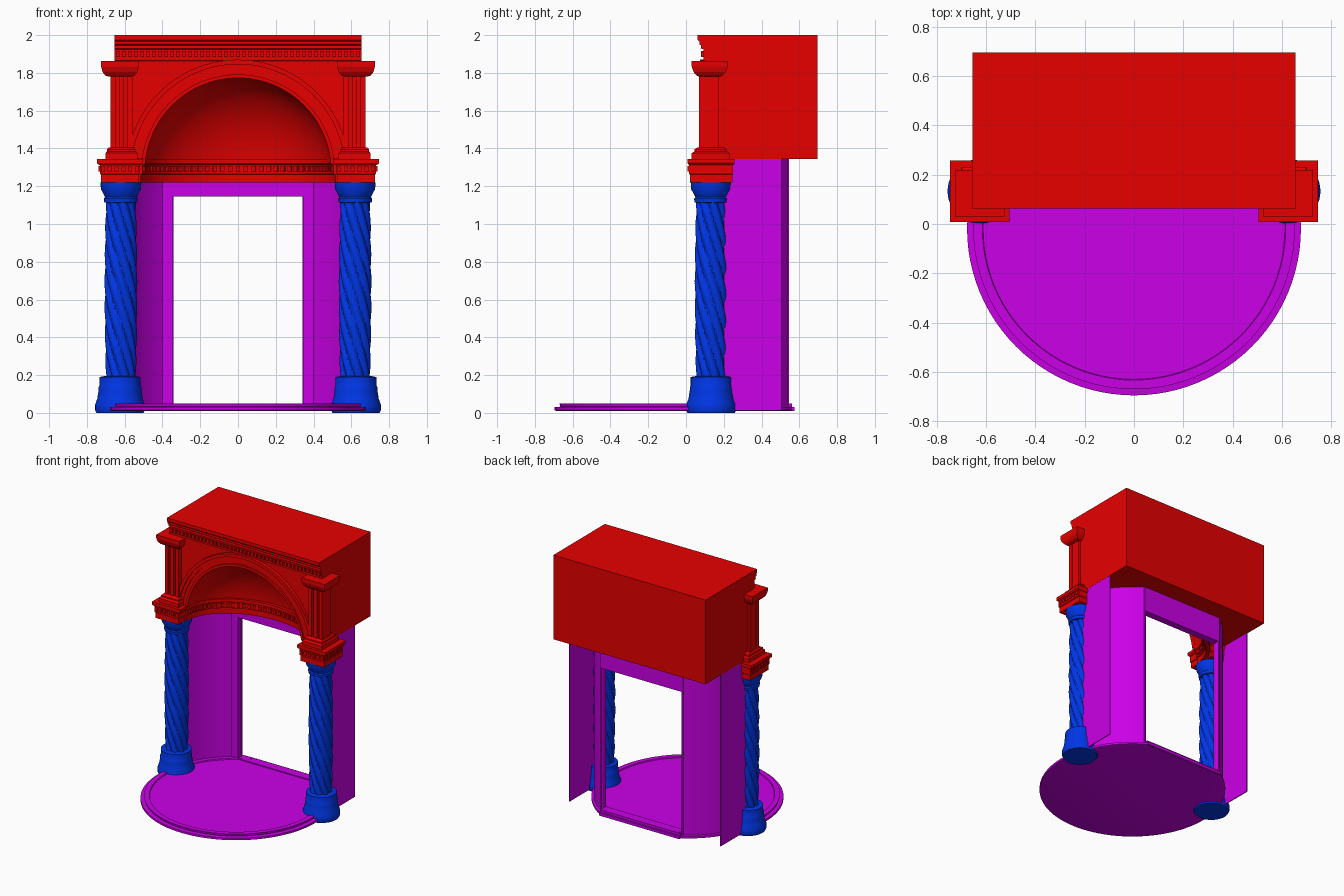
import bpy, bmesh
from math import sin, cos, pi, asin, acos, radians
from mathutils import Matrix, Vector

cube = bpy.data.objects.get("Cube")
if cube:
    bpy.data.objects.remove(cube)


def material(name, rgb):
    m = bpy.data.materials.new(name)
    m.use_nodes = True
    m.diffuse_color = (*rgb, 1)
    m.node_tree.nodes["Principled BSDF"].inputs["Base Color"].default_value = (*rgb, 1)
    return m


RED = material("red", (0.8, 0, 0))
BLUE = material("blue", (0, 0.037, 0.8))
PURPLE = material("purple", (0.6, 0, 0.8))


def finish(name, bm, mat, smooth=False):
    bmesh.ops.recalc_face_normals(bm, faces=bm.faces)
    me = bpy.data.meshes.new(name)
    bm.to_mesh(me)
    bm.free()
    me.materials.append(mat)
    ob = bpy.data.objects.new(name, me)
    bpy.context.collection.objects.link(ob)
    if smooth:
        shade(ob)
    return ob


def shade(ob):
    bpy.ops.object.select_all(action='DESELECT')
    ob.select_set(True)
    bpy.context.view_layer.objects.active = ob
    bpy.ops.object.shade_smooth_by_angle(angle=radians(35))


def skin(name, rings, mat, smooth=False):
    """Join a list of closed cross-sections and cap both ends."""
    bm = bmesh.new()
    loops = [[bm.verts.new(p) for p in ring] for ring in rings]
    n = len(loops[0])
    for a, b in zip(loops, loops[1:]):
        for i in range(n):
            j = (i + 1) % n
            bm.faces.new((a[i], a[j], b[j], b[i]))
    bm.faces.new(loops[0])
    bm.faces.new(loops[-1])
    return finish(name, bm, mat, smooth)


def boxes(name, items, mat):
    """One mesh of boxes, each (centre, size, turn about z)."""
    bm = bmesh.new()
    for c, s, turn in items:
        m = Matrix.Translation(c) @ Matrix.Rotation(turn, 4, 'Z') @ Matrix.Diagonal((*s, 1))
        bmesh.ops.create_cube(bm, size=1, matrix=m)
    return finish(name, bm, mat)


def span(x0, x1, y0, y1, z0, z1):
    lo, hi = Vector((x0, y0, z0)), Vector((x1, y1, z1))
    return ((lo + hi) / 2, tuple(abs(v) for v in hi - lo), 0)


def lathe(name, cx, cy, profile, mat, segs=48, radius=lambda r, a, z: r, ymax=9):
    steps = [2 * pi * i / segs for i in range(segs)]
    rings = [[(cx + radius(r, a, z) * cos(a), min(cy + radius(r, a, z) * sin(a), ymax), z)
              for a in steps] for r, z in profile]
    return skin(name, rings, mat, True)


def square_stack(name, cx, cy, levels):
    rings = [[(cx + sx * hx, cy + sy * hy, z)
              for sx, sy in ((-1, -1), (1, -1), (1, 1), (-1, 1))] for hx, hy, z in levels]
    return skin(name, rings, RED)


def arc(a0, a1, n):
    return [a0 + (a1 - a0) * i / n for i in range(n + 1)]


# Round floor, cut straight at the doorway
lathe("floor_disc", 0, -0.018,
      [(0.665, 0.01), (0.677, 0.014), (0.677, 0.03), (0.648, 0.033), (0.652, 0.05),
       (0.615, 0.05), (0.612, 0.042), (0.3, 0.042)], PURPLE, 96, ymax=0.56)
boxes("door_sill", [span(-0.345, 0.345, 0.49, 0.575, 0.011, 0.032),
                    span(-0.345, 0.345, 0.49, 0.56, 0.03, 0.049)], PURPLE)

# Doorway frame and lintel
frame = [span(-0.345, 0.345, 0.495, 0.545, 1.145, 1.345),
         span(-0.4, 0.4, 0.49, 0.497, 1.145, 1.345)]
for s in (1, -1):
    frame += [span(s * 0.345, s * 0.4, 0.49, 0.497, 0.04, 1.345),
              span(s * 0.345, s * 0.355, 0.49, 0.545, 0.04, 1.345)]
boxes("door_frame", frame, PURPLE)

# Twisted shaft outline
LOBES, TURNS, Z0, Z1 = 8, 0.8, 0.19, 1.12


def twist(r, a, z):
    phase = LOBES * (a + 2 * pi * TURNS * (z - Z0) / (Z1 - Z0)) / 2
    return r - 0.016 * (1 - abs(sin(phase)))


shaft_profile = [(0.08 + 0.007 * sin(pi * t), Z0 - 0.01 + (Z1 - Z0 + 0.02) * t)
                 for t in arc(0, 1, 64)]

for side, s in (("right", 1), ("left", -1)):
    # Curved niche wall and flat outer wing
    wall = [[(s * r * cos(a), -0.02 + r * sin(a), z)
             for r, z in ((0.648, 0.03), (0.66, 0.03), (0.66, 1.345), (0.648, 1.345))]
            for a in arc(asin(0.22 / 0.66), acos(0.347 / 0.66), 16)]
    skin(side + "_curved_wall", wall, PURPLE, True)
    boxes(side + "_wing_wall", [span(s * 0.647, s * 0.654, 0.2, 0.505, 0.012, 1.345)], PURPLE)

    # Twisted column
    cx, cy = s * 0.625, 0.133
    lathe(side + "_column_base", cx, cy,
          [(0.125, 0.0), (0.131, 0.012), (0.131, 0.045), (0.12, 0.075), (0.113, 0.12),
           (0.113, 0.135), (0.108, 0.145), (0.108, 0.19), (0.08, 0.195)], BLUE)
    lathe(side + "_column_shaft", s * 0.62, cy, shaft_profile, BLUE, 96, twist)
    lathe(side + "_column_capital", s * 0.62, cy,
          [(0.07, 1.11), (0.088, 1.115), (0.09, 1.135), (0.083, 1.142), (0.09, 1.155),
           (0.106, 1.185), (0.108, 1.22)], BLUE)

    # Entablature block over the column
    square_stack(side + "_entablature_block", cx, 0.133,
                 [(0.1, 0.113, 1.22), (0.1, 0.113, 1.262), (0.106, 0.116, 1.265),
                  (0.106, 0.116, 1.312), (0.116, 0.121, 1.316), (0.121, 0.125, 1.322),
                  (0.121, 0.125, 1.345)])
    teeth = [((cx + d, 0.015, 1.293), (0.022, 0.014, 0.028), 0) for d in arc(-0.09, 0.09, 5)]
    teeth += [((cx + s * 0.106, 0.133 + d, 1.293), (0.014, 0.022, 0.028), 0)
              for d in arc(-0.095, 0.095, 5)]
    boxes(side + "_block_dentils", teeth, RED)

    # Fluted pilaster
    px = s * 0.617
    square_stack(side + "_pilaster_base", px, 0.13,
                 [(0.085, 0.1, 1.345), (0.085, 0.1, 1.375), (0.076, 0.085, 1.385),
                  (0.076, 0.085, 1.395), (0.066, 0.07, 1.405)])
    strips = [span(px - 0.056, px + 0.056, 0.1, 0.175, 1.4, 1.8)]
    strips += [span(px + d - 0.014, px + d + 0.014, 0.068, 0.105, 1.4, 1.8)
               for d in (-0.045, 0, 0.045)]
    boxes(side + "_pilaster_shaft", strips, RED)
    square_stack(side + "_pilaster_capital", s * 0.625, 0.125,
                 [(0.062, 0.058, 1.78), (0.078, 0.07, 1.787), (0.092, 0.085, 1.805),
                  (0.099, 0.094, 1.83), (0.1, 0.095, 1.838), (0.1, 0.095, 1.862)])

# Upper block hollowed by a half dome
body = boxes("upper_block", [span(-0.655, 0.655, 0.1, 0.695, 1.345, 2.0)], RED)
bm = bmesh.new()
bmesh.ops.create_uvsphere(bm, u_segments=64, v_segments=32, radius=1,
                          matrix=Matrix.Translation((0, 0.1, 1.28)) @ Matrix.Diagonal((0.495, 0.37, 0.495, 1)))
cutter = finish("dome_cutter", bm, RED)
cutter.hide_render = True
cut = body.modifiers.new("dome", 'BOOLEAN')
cut.operation = 'DIFFERENCE'
cut.solver = 'EXACT'
cut.object = cutter
bpy.context.view_layer.objects.active = body
bpy.ops.object.modifier_apply(modifier="dome")
bpy.data.objects.remove(cutter)
shade(body)

# Stepped mouldings round the arch
for i, (r0, r1, y) in enumerate(((0.493, 0.512, 0.078), (0.512, 0.54, 0.09),
                                 (0.54, 0.565, 0.084), (0.565, 0.59, 0.075))):
    start = asin(0.065 / r0)
    rings = [[(r * cos(a), yy, 1.28 + r * sin(a))
              for r, yy in ((r0, y), (r1, y), (r1, 0.11), (r0, 0.11))]
             for a in arc(start, pi - start, 48)]
    skin("arch_moulding_%d" % (i + 1), rings, RED, True)

# Concave entablature sweeping round the niche
profile = [(-0.03, 1.22), (0, 1.22), (0, 1.262), (0.01, 1.266), (0.01, 1.312),
           (0.026, 1.32), (0.026, 1.345), (-0.03, 1.345)]
skin("niche_entablature",
     [[((0.515 - o) * cos(a), 0.1 + (0.37 - o) * sin(a), z) for o, z in profile]
      for a in arc(0, pi, 48)], RED, True)
boxes("niche_dentils",
      [((0.5 * cos(a), 0.1 + 0.355 * sin(a), 1.293), (0.014, 0.022, 0.028), a)
       for a in arc(0.08, pi - 0.08, 36)], RED)

# Top cornice and its dentils
cornice = [(0.11, 1.862), (0.092, 1.866), (0.092, 1.925), (0.078, 1.93), (0.08, 1.945),
           (0.07, 1.952), (0.072, 1.965), (0.062, 1.975), (0.062, 2.0), (0.11, 2.0)]
skin("top_cornice", [[(x, y, z) for y, z in cornice] for x in (-0.655, 0.655)], RED)
boxes("cornice_dentils", [((x, 0.088, 1.9), (0.02, 0.016, 0.03), 0)
                          for x in arc(-0.635, 0.635, 40)], RED)
